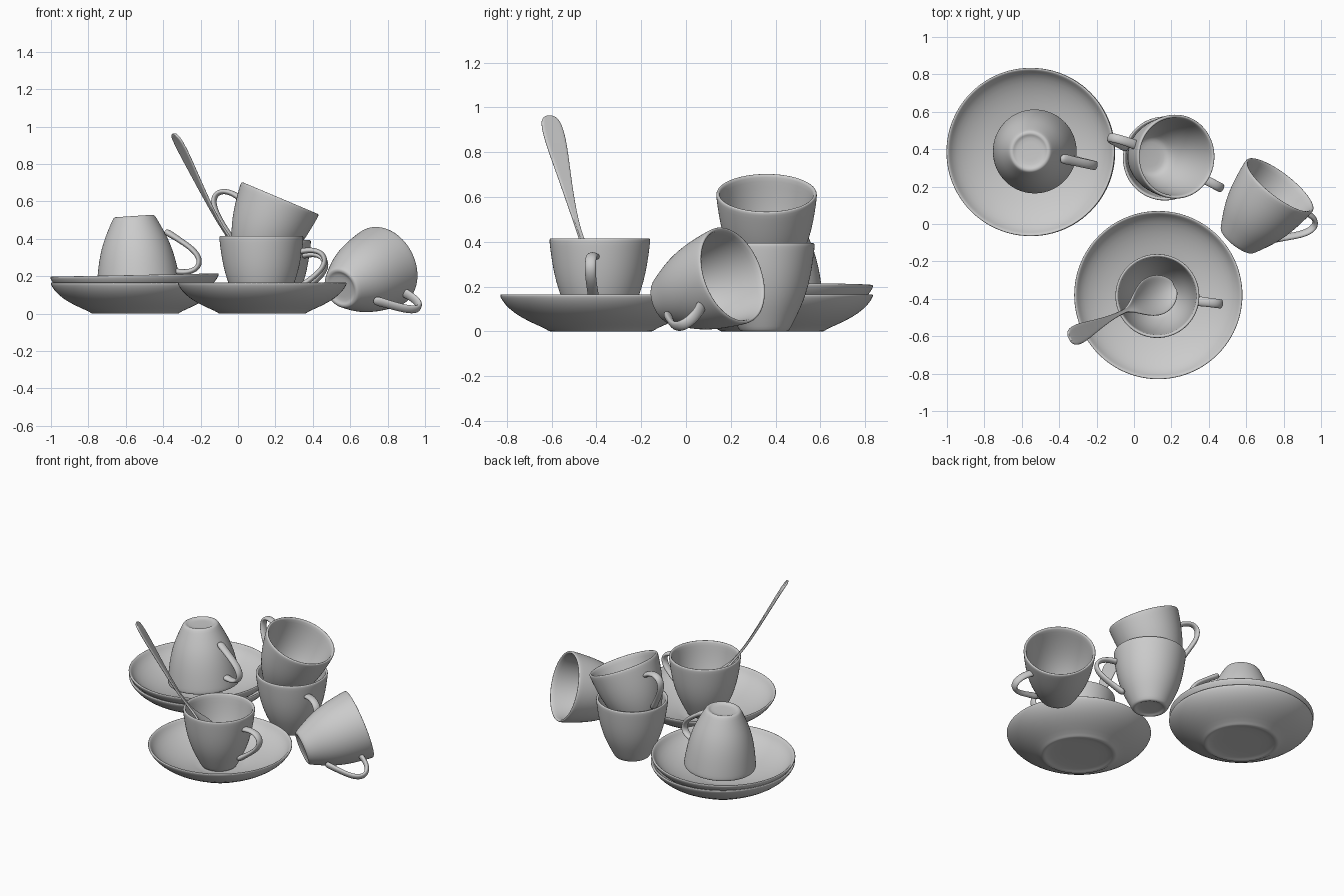
import bpy, bmesh, math
from mathutils import Vector, Matrix

if "Cube" in bpy.data.objects:
    bpy.data.objects.remove(bpy.data.objects["Cube"])

grey = bpy.data.materials.new("plain_grey")
grey.diffuse_color = (0.6, 0.6, 0.6, 1)
grey.use_nodes = True
grey.node_tree.nodes["Principled BSDF"].inputs["Base Color"].default_value = grey.diffuse_color


def finish_mesh(bm, name):
    bmesh.ops.remove_doubles(bm, verts=bm.verts, dist=1e-5)
    bmesh.ops.recalc_face_normals(bm, faces=bm.faces)
    me = bpy.data.meshes.new(name)
    bm.to_mesh(me)
    bm.free()
    me.materials.append(grey)
    me.shade_smooth()
    return me


def lathe(name, profile, seg=48):
    """Turn an (r, z) profile about the z axis."""
    bm = bmesh.new()
    vs = [bm.verts.new((r, 0, z)) for r, z in profile]
    es = [bm.edges.new(p) for p in zip(vs, vs[1:])]
    bmesh.ops.spin(bm, geom=vs + es, cent=(0, 0, 0), axis=(0, 0, 1),
                   angle=math.tau, steps=seg)
    return finish_mesh(bm, name)


def sweep(name, path, sides=8):
    """Oval tube in the xz plane; path holds (x, z, half width, half thickness)."""
    bm = bmesh.new()
    rings = []
    for i, (x, z, w, t) in enumerate(path):
        a, b = path[max(i - 1, 0)], path[min(i + 1, len(path) - 1)]
        d = Vector((b[0] - a[0], 0, b[1] - a[1])).normalized()
        n = Vector((-d.z, 0, d.x))
        ring = []
        for k in range(sides):
            g = math.tau * k / sides
            ring.append(bm.verts.new(Vector((x, 0, z)) + n * t * math.cos(g)
                                     + Vector((0, w * math.sin(g), 0))))
        rings.append(ring)
    for r, q in zip(rings, rings[1:]):
        for k in range(sides):
            bm.faces.new((r[k], r[(k + 1) % sides], q[(k + 1) % sides], q[k]))
    bm.faces.new(rings[0])
    bm.faces.new(rings[-1])
    return finish_mesh(bm, name)


def place(name, me, matrix, level):
    ob = bpy.data.objects.new(name, me)
    bpy.context.collection.objects.link(ob)
    ob.matrix_world = matrix
    ob.modifiers.new("smooth", 'SUBSURF').levels = level
    ob.modifiers["smooth"].render_levels = level
    return ob


def frame(base, axis, side=(1, 0, 0)):
    """Matrix with z along the axis and x towards the side direction."""
    z = Vector(axis).normalized()
    x = Vector(side)
    x = (x - z * x.dot(z)).normalized()
    y = z.cross(x)
    return Matrix.Translation(base) @ Matrix((x, y, z)).transposed().to_4x4()


# Shared shapes: saucer, cup body, cup handle
saucer = lathe("saucer", [
    (0, .010), (.195, .010), (.208, .001), (.222, -.001), (.235, .001), (.246, .012),
    (.32, .042), (.39, .082), (.432, .122), (.450, .152), (.453, .164),
    (.444, .168), (.434, .158), (.418, .132), (.375, .098), (.30, .064),
    (.22, .043), (.155, .028), (.135, .021), (0, .020)])
cup_body = lathe("cup_body", [
    (0, .010), (.08, .010), (.088, .001), (.098, -.001), (.109, .002), (.117, .014),
    (.150, .080), (.175, .135), (.196, .20), (.211, .27), (.221, .34),
    (.226, .383), (.224, .393), (.216, .395), (.208, .390),
    (.203, .34), (.193, .27), (.178, .20), (.156, .135), (.128, .08),
    (.105, .045), (.085, .032), (0, .030)])
cup_handle = sweep("cup_handle", [
    (.200, .308, .032, .020), (.235, .316, .028, .017), (.280, .318, .027, .016),
    (.322, .305, .027, .016), (.345, .272, .027, .016), (.335, .230, .027, .016),
    (.300, .190, .027, .016), (.255, .155, .027, .016), (.210, .122, .028, .018),
    (.160, .088, .032, .022)])


def cup(name, base, axis, side):
    m = frame(base, axis, side)
    place(name, cup_body, m, 1)
    place(name + "_handle", cup_handle, m, 2)


# Saucers: a stacked pair and a single one
place("lower_saucer", saucer, frame((-.55, .385, 0), (0, 0, 1)), 1)
place("upper_saucer", saucer, frame((-.55, .385, .041), (-.02, 0, 1)), 1)
place("front_saucer", saucer, frame((.13, -.38, 0), (0, 0, 1)), 1)

# Cups: upside down, on the saucer, stacked pair, lying on its side
cup("inverted_cup", (-.556, .388, .522), (.026, 0, -.39), (.35, -.08, 0))
cup("front_cup", (.125, -.385, .022), (0, 0, 1), (.36, -.045, 0))
cup("stack_lower_cup", (.165, .35, 0), (0, 0, 1), (.325, -.17, 0))
cup("stack_upper_cup", (.073, .36, .255), (.388, 0, .922), (-.29, .10, .13))
cup("lying_cup", (.55, -.09, .136), (.583, .755, .292), (.28, -.075, -.16))

# Spoon: (distance along, height, half width, bowl depth) from bowl tip to handle end
stations = [
    (0, .115, .025, .004), (.015, .125, .062, .02), (.06, .16, .102, .042),
    (.125, .225, .115, .05), (.19, .295, .088, .034), (.24, .347, .042, .012),
    (.28, .385, .015, .002), (.31, .42, .010, 0), (.375, .51, .013, 0),
    (.455, .65, .028, 0), (.515, .76, .043, 0), (.57, .86, .055, 0),
    (.61, .93, .052, 0), (.628, .956, .034, 0), (.632, .962, .012, 0)]
along = Vector((-.894, -.447, 0))
across = Vector((.447, -.894, 0))
start = Vector((.22, -.33, 0))
bm = bmesh.new()
rows = []
for q, z, w, depth in stations:
    row = []
    for u in (-1, -.6, 0, .6, 1):
        sink = depth * (1 - u * u)
        p = start + along * (q + .7 * sink) + across * (w * u)
        row.append(bm.verts.new(p + Vector((0, 0, z - .7 * sink))))
    rows.append(row)
for r, q in zip(rows, rows[1:]):
    for k in range(4):
        bm.faces.new((r[k], r[k + 1], q[k + 1], q[k]))
spoon = bpy.data.objects.new("spoon", finish_mesh(bm, "spoon"))
bpy.context.collection.objects.link(spoon)
solid = spoon.modifiers.new("thickness", 'SOLIDIFY')
solid.thickness = .014
solid.offset = 0
sub = spoon.modifiers.new("smooth", 'SUBSURF')
sub.levels = sub.render_levels = 2
